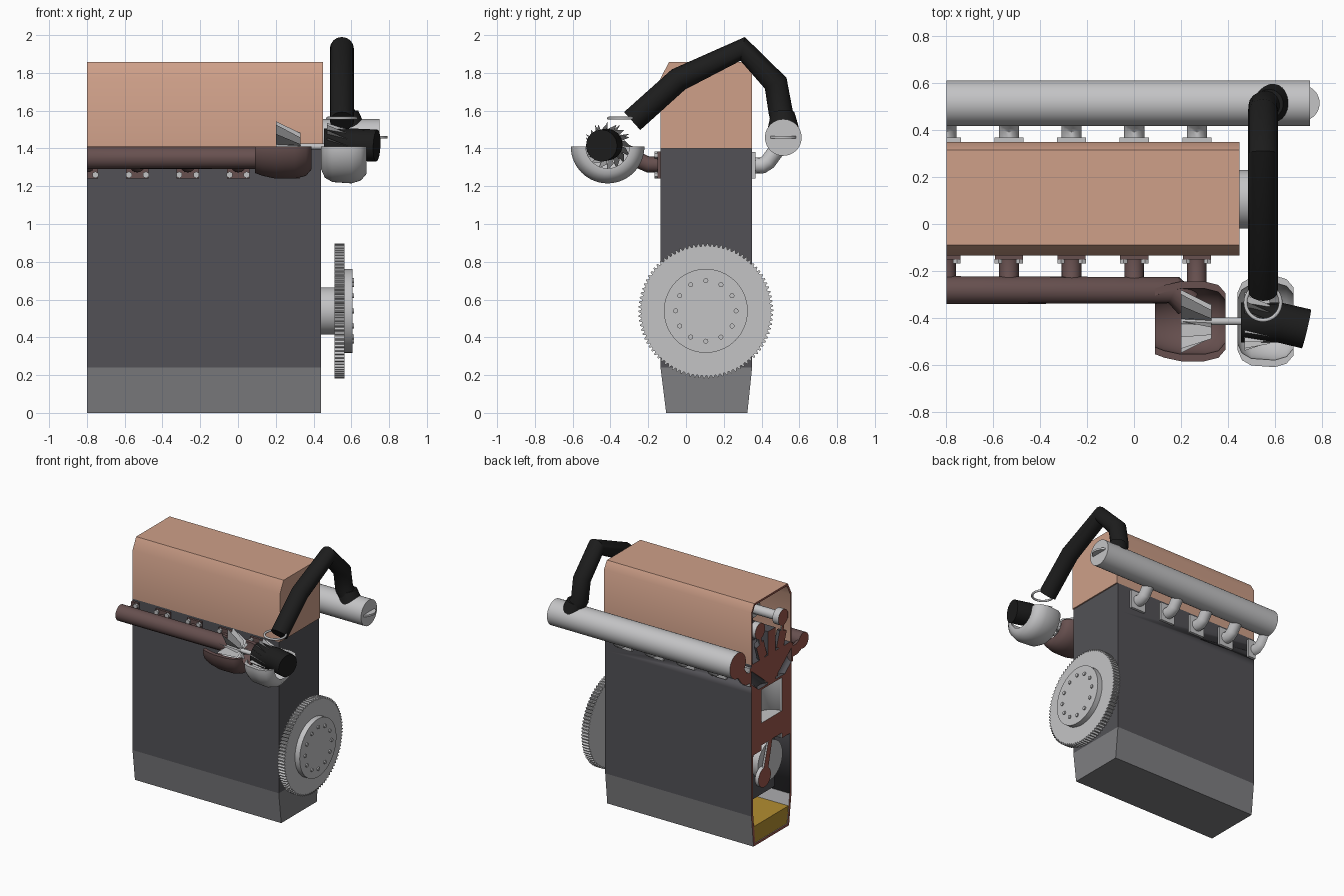
import bpy, bmesh
from math import pi, cos, sin
from mathutils import Vector, Matrix

if "Cube" in bpy.data.objects:
    bpy.data.objects.remove(bpy.data.objects["Cube"])

CUT_X = -0.8          # plane where the engine is sliced open
PORTS = [CUT_X + 0.267 * i for i in range(5)]


def material(name, r, g, b):
    m = bpy.data.materials.new(name)
    m.use_nodes = True
    m.diffuse_color = (r, g, b, 1)
    m.node_tree.nodes["Principled BSDF"].inputs["Base Color"].default_value = (r, g, b, 1)
    return m


COPPER = material("copper cover", .62, .35, .25)
DARK = material("dark iron", .085, .083, .093)
GREY = material("pan grey", .21, .21, .22)
STEEL = material("light steel", .55, .55, .56)
BROWN = material("exhaust brown", .135, .08, .078)
BLACK = material("black rubber", .012, .012, .012)
RED = material("section red", .33, .095, .07)
GOLD = material("oil gold", .45, .27, .03)


def finish(name, bm, mat, angle=35):
    """Turn a bmesh into an object; slot 1 is the section, slot 2 bare metal."""
    bmesh.ops.recalc_face_normals(bm, faces=bm.faces)
    me = bpy.data.meshes.new(name)
    bm.to_mesh(me)
    bm.free()
    for m in (mat, RED, STEEL):
        me.materials.append(m)
    ob = bpy.data.objects.new(name, me)
    bpy.context.collection.objects.link(ob)
    activate(ob)
    bpy.ops.object.shade_smooth_by_angle(angle=angle * pi / 180)
    return ob


def activate(ob):
    bpy.ops.object.select_all(action='DESELECT')
    ob.select_set(True)
    bpy.context.view_layer.objects.active = ob


def prism(name, profile, x0, x1, mat):
    """Extrude a (y, z) profile along x."""
    bm = bmesh.new()
    f = bm.faces.new([bm.verts.new((x0, y, z)) for y, z in profile])
    ext = bmesh.ops.extrude_face_region(bm, geom=[f])["geom"]
    bmesh.ops.translate(bm, vec=(x1 - x0, 0, 0),
                        verts=[v for v in ext if isinstance(v, bmesh.types.BMVert)])
    return finish(name, bm, mat)


def rect(y0, y1, z0, z1):
    return [(y0, z0), (y1, z0), (y1, z1), (y0, z1)]


def box(name, x0, x1, y0, y1, z0, z1, mat):
    return prism(name, rect(y0, y1, z0, z1), x0, x1, mat)


def rod(name, p, q, r, mat, r2=None, sides=32):
    """Cylinder or cone between two points."""
    p, q = Vector(p), Vector(q)
    m = Matrix.Translation((p + q) / 2) @ (q - p).to_track_quat('Z', 'Y').to_matrix().to_4x4()
    bm = bmesh.new()
    bmesh.ops.create_cone(bm, cap_ends=True, segments=sides, radius1=r,
                          radius2=r if r2 is None else r2, depth=(q - p).length, matrix=m)
    return finish(name, bm, mat)


def tube(name, pts, r, mat, closed=False):
    """Round pipe along a path."""
    cu = bpy.data.curves.new(name, 'CURVE')
    cu.dimensions, cu.bevel_depth, cu.bevel_resolution, cu.use_fill_caps = '3D', r, 6, True
    sp = cu.splines.new('POLY')
    sp.points.add(len(pts) - 1)
    for pt, co in zip(sp.points, pts):
        pt.co = (*co, 1)
    sp.use_cyclic_u = closed
    tmp = bpy.data.objects.new(name + "_path", cu)
    bpy.context.collection.objects.link(tmp)
    me = bpy.data.meshes.new_from_object(tmp.evaluated_get(bpy.context.evaluated_depsgraph_get()))
    bm = bmesh.new()
    bm.from_mesh(me)
    bpy.data.objects.remove(tmp)
    bpy.data.meshes.remove(me)
    bmesh.ops.remove_doubles(bm, verts=bm.verts, dist=1e-5)
    for f in bm.faces:
        f.material_index = 0
    return finish(name, bm, mat)


def carve(ob, cutter, slot=0):
    """Subtract a cutter; the carved walls get the given slot."""
    for f in cutter.data.polygons:
        f.material_index = slot
    mod = ob.modifiers.new("carve", 'BOOLEAN')
    mod.operation, mod.solver, mod.object = 'DIFFERENCE', 'EXACT', cutter
    activate(ob)
    bpy.ops.object.modifier_apply(modifier=mod.name)
    bpy.data.objects.remove(cutter)


def section(ob):
    """Slice at CUT_X and cap the cut in the section colour."""
    bm = bmesh.new()
    bm.from_mesh(ob.data)
    res = bmesh.ops.bisect_plane(bm, geom=bm.verts[:] + bm.edges[:] + bm.faces[:], dist=1e-6,
                                 plane_co=(CUT_X, 0, 0), plane_no=(1, 0, 0), clear_inner=True)
    edges = [e for e in res["geom_cut"] if isinstance(e, bmesh.types.BMEdge)]
    cap = bmesh.ops.triangle_fill(bm, edges=edges, use_beauty=True, normal=(-1, 0, 0))["geom"]
    for f in cap:
        if isinstance(f, bmesh.types.BMFace):
            f.material_index, f.smooth = 1, False
            if f.normal.x > 0:
                f.normal_flip()
    bm.to_mesh(ob.data)
    bm.free()
    return ob


# Oil pan with oil
pan = prism("oil_pan", [(-.105, 0), (.325, 0), (.35, .24), (-.135, .24)], -.9, .44, GREY)
carve(pan, prism("pan_void", [(-.085, .02), (.305, .02), (.335, .3), (-.12, .3)], -1, .42, GREY), 2)
section(pan)
prism("oil", [(-.083, .022), (.303, .022), (.318, .15), (-.1, .15)], CUT_X + .002, .41, GOLD)

# Engine block with crankcase and bore
block = box("engine_block", -.9, .44, -.135, .35, .24, 1.18, DARK)
carve(block, box("case_void", -1, .42, -.115, .33, .2, .7, DARK))
carve(block, rod("bore_void", (CUT_X, .105, .6), (CUT_X, .105, 1.165), .125, STEEL, sides=48), 2)
section(block)
box("main_bulkhead", -.67, -.62, -.114, .329, .26, .7, DARK)

# Cylinder head with ports and valve gear
head = box("cylinder_head", -.9, .44, -.135, .35, 1.18, 1.4, DARK)
for s in (-1, 1):
    carve(head, rod("port_void", (CUT_X, .105 + s * .07, 1.16), (CUT_X, .105 + s * .28, 1.33), .04, DARK))
section(head)
for s in (-1, 1):
    cam_y = .105 + s * .14
    for x in PORTS[:2]:
        section(rod("valve_stem", (x + .001, .105 + s * .06, 1.2), (x + .001, cam_y, 1.57), .014, STEEL))
        section(rod("valve_spring", (x, .105 + s * .1, 1.4), (x, cam_y, 1.52), .045, DARK))
        section(rod("cam_lobe", (x - .03, cam_y, 1.62), (x + .05, cam_y, 1.62), .06, STEEL))
    section(rod("camshaft", (-.9, cam_y, 1.62), (.4, cam_y, 1.62), .035, STEEL))
section(box("cam_carrier", -.83, -.7, .06, .15, 1.4, 1.58, DARK))

# Valve cover shell
cover = prism("valve_cover", [(-.135, 1.4), (.35, 1.4), (.35, 1.8), (.315, 1.858), (-.09, 1.858),
                              (-.135, 1.77)], -.9, .45, COPPER)
carve(cover, prism("cover_void", [(-.12, 1.3), (.335, 1.3), (.335, 1.795), (.308, 1.843),
                                  (-.08, 1.843), (-.12, 1.765)], -1, .435, COPPER))
section(cover)

# Piston, connecting rod and crankshaft
section(rod("piston", (CUT_X, .105, .74), (CUT_X, .105, .91), .122, STEEL, sides=48))
section(rod("connecting_rod", (CUT_X, .19, .48), (CUT_X, .105, .8), .03, STEEL, r2=.022))
section(rod("rod_big_end", (-.82, .19, .48), (-.77, .19, .48), .075, STEEL))
rod("crank_web", (-.77, .08, .56), (-.72, .08, .56), .15, STEEL)
rod("crankshaft", (-.75, .105, .54), (.44, .105, .54), .06, STEEL)

# Flywheel with ring gear and bolts
rod("flywheel_hub", (.43, .105, .54), (.52, .105, .54), .125, STEEL, sides=48)
TEETH = 90
gear = []
for i in range(TEETH * 4):
    a, r = 2 * pi * i / (TEETH * 4), .357 if i % 4 < 2 else .343
    gear.append((.105 + r * cos(a), .54 + r * sin(a)))
prism("flywheel_ring_gear", gear, .51, .565, STEEL)
rod("flywheel_plate", (.56, .105, .54), (.605, .105, .54), .222, STEEL, sides=64)
for i in range(12):
    a = pi * i / 6
    y, z = .105 + .16 * cos(a), .54 + .16 * sin(a)
    rod("flywheel_bolt", (.6, y, z), (.614, y, z), .013, STEEL, sides=12)

# Intake plenum, throttle plate and runners
section(rod("intake_plenum", (-.9, .515, 1.458), (.75, .515, 1.458), .097, STEEL, sides=48))
rod("throttle_plate", (.715, .515, 1.452), (.715, .515, 1.466), .076, STEEL, sides=48)
for x in PORTS:
    section(box("intake_flange", x - .062, x + .062, .348, .368, 1.24, 1.38, STEEL))
    section(tube("intake_runner", [(x, .35, 1.31), (x, .405, 1.31), (x, .435, 1.33), (x, .5, 1.42)],
                 .043, STEEL))

# Exhaust manifold with flanges and nuts
for x in PORTS:
    section(box("exhaust_flange", x - .06, x + .06, -.152, -.133, 1.24, 1.385, BROWN))
    section(tube("exhaust_runner", [(x, -.14, 1.315), (x, -.2, 1.315), (x, -.28, 1.35)], .042, BROWN))
    for dx in (-.045, .045):
        for z in (1.26, 1.365):
            if x + dx > CUT_X:
                rod("exhaust_nut", (x + dx, -.15, z), (x + dx, -.168, z), .018, STEEL, sides=6)
section(tube("exhaust_pipe", [(-.9, -.282, 1.35), (.17, -.282, 1.35), (.23, -.34, 1.34)], .06, BROWN))

# Turbocharger: opened housings, wheels and shaft
TY, TZ = -.415, 1.41


def half_housing(name, outer, wall, mat):
    """Lower half of a turned housing, given (x, radius) points."""
    inner = [(x, r - wall) for x, r in reversed(outer)]
    bm = bmesh.new()
    f = bm.faces.new([bm.verts.new((x, TY + r, TZ)) for x, r in outer + inner])
    bmesh.ops.spin(bm, geom=[f] + f.edges[:] + f.verts[:], cent=(0, TY, TZ), axis=(1, 0, 0),
                   angle=-pi, steps=28)
    return finish(name, bm, mat, 50)


def bladed_wheel(name, x0, x1, r0, r1, count):
    """Thin radial blades around the turbo shaft, swept between two radii."""
    bm = bmesh.new()
    for i in range(count):
        a = 2 * pi * i / count
        pts = [(x0, .02, 0), (x1, .02, .35), (x1, r1, .35), (x0, r0, 0)]
        bm.faces.new([bm.verts.new((x, TY + r * cos(a + t), TZ + r * sin(a + t))) for x, r, t in pts])
    bmesh.ops.solidify(bm, geom=bm.faces[:], thickness=.004)
    return finish(name, bm, STEEL)


half_housing("turbine_housing", [(.09, .14), (.13, .155), (.2, .17), (.3, .17), (.36, .155), (.39, .12)],
             .03, BROWN)
half_housing("compressor_housing", [(.44, .12), (.46, .165), (.5, .188), (.6, .195), (.65, .18),
                                    (.68, .145)], .03, STEEL)
bladed_wheel("turbine_wheel", .2, .33, .135, .075, 12)
bladed_wheel("compressor_wheel", .47, .58, .125, .095, 16)
rod("turbo_shaft", (.2, TY, TZ), (.6, TY, TZ), .016, STEEL)
tube("air_inlet_hose", [(.455, -.42, 1.42), (.62, -.42, 1.42), (.735, -.447, 1.415)], .085, BLACK)

# Boost hose with clamp ring
tube("boost_hose", [(.55, -.285, 1.545), (.55, -.04, 1.765), (.55, .3, 1.927), (.55, .475, 1.745),
                    (.55, .5, 1.6), (.585, .515, 1.53)], .064, BLACK)
rod("boost_hose_foot", (.59, .515, 1.51), (.575, .512, 1.59), .082, BLACK, r2=.062)
tube("hose_clamp", [(.55 + .075 * cos(pi * i / 16), -.335 + .075 * sin(pi * i / 16), 1.56)
                    for i in range(32)], .008, STEEL, closed=True)
